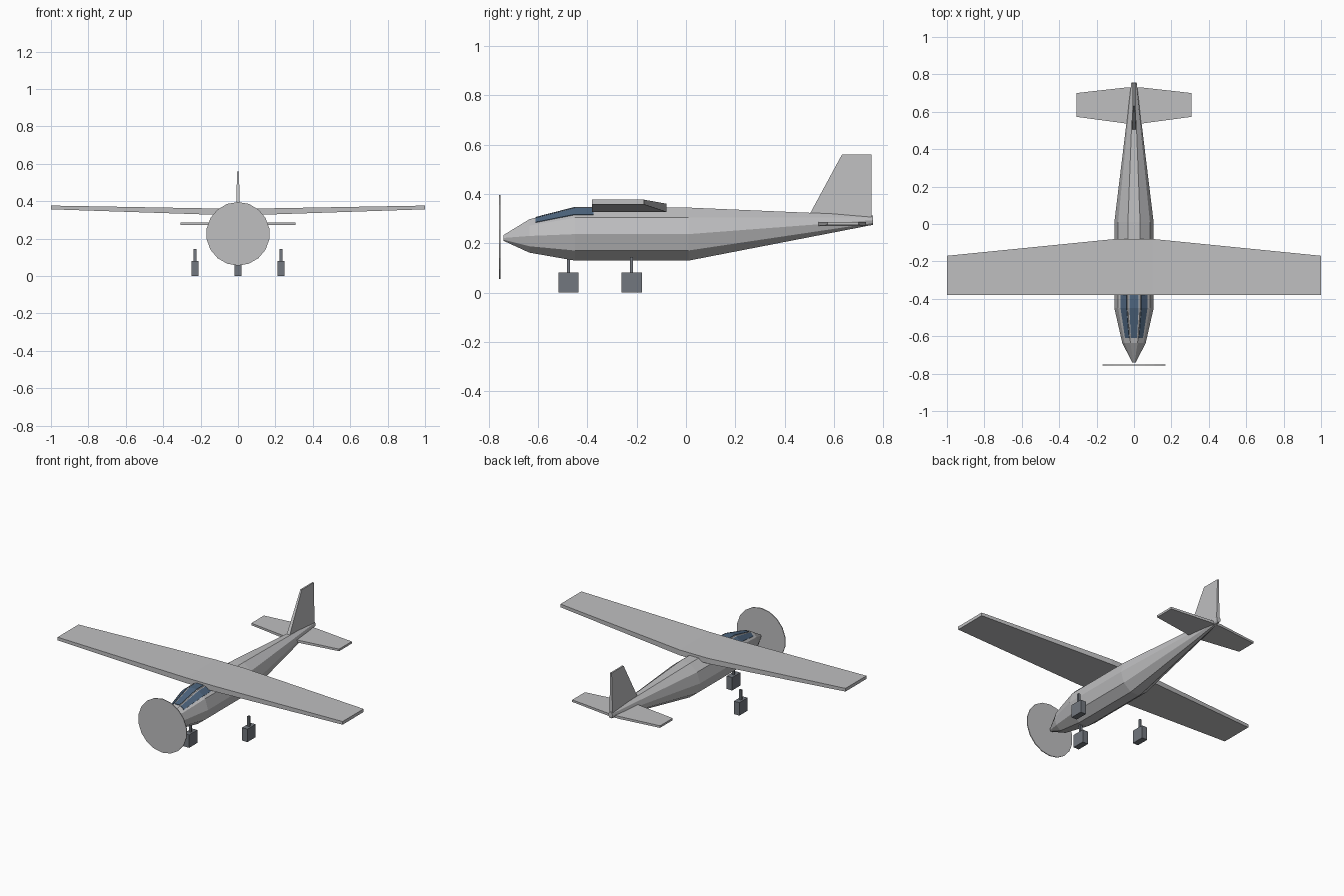
import bpy, bmesh, math
from mathutils import Vector

cube = bpy.data.objects.get("Cube")
if cube:
    bpy.data.objects.remove(cube, do_unlink=True)


def material(name, rgb):
    m = bpy.data.materials.new(name)
    m.use_nodes = True
    color = (*rgb, 1)
    m.diffuse_color = color
    bsdf = next(n for n in m.node_tree.nodes if n.type == 'BSDF_PRINCIPLED')
    bsdf.inputs["Base Color"].default_value = color
    return m


SILVER = material("silver grey", (0.52, 0.52, 0.53))
GLASS = material("blue glass", (0.075, 0.13, 0.21))
GEAR = material("dark grey", (0.17, 0.185, 0.21))


def loft(name, sections, mat):
    """Skin a closed body through sections with equal point counts."""
    bm = bmesh.new()
    rings = [[bm.verts.new(p) for p in s] for s in sections]
    n = len(rings[0])
    for a, b in zip(rings, rings[1:]):
        for i in range(n):
            j = (i + 1) % n
            bm.faces.new((a[i], a[j], b[j], b[i]))
    bm.faces.new(rings[0])
    bm.faces.new(rings[-1])
    bmesh.ops.recalc_face_normals(bm, faces=bm.faces)
    mesh = bpy.data.meshes.new(name)
    bm.to_mesh(mesh)
    bm.free()
    mesh.materials.append(mat)
    obj = bpy.data.objects.new(name, mesh)
    bpy.context.collection.objects.link(obj)
    return obj


def box(name, x, y, z0, z1, hx, hy, mat):
    corners = [(-1, -1), (1, -1), (1, 1), (-1, 1)]
    return loft(name, [[(x + i * hx, y + j * hy, z) for i, j in corners]
                       for z in (z0, z1)], mat)


# Fuselage stations: y, centre height, half width, half height
STATIONS = [(-0.74, 0.222, 0.010, 0.012),
            (-0.635, 0.230, 0.063, 0.071),
            (-0.45, 0.2375, 0.105, 0.113),
            (0.01, 0.2375, 0.105, 0.113),
            (0.757, 0.294, 0.014, 0.020)]
SIDES = 10


def ring(y):
    """Ten-sided cross-section with a flat top, interpolated at y."""
    for a, b in zip(STATIONS, STATIONS[1:]):
        if a[0] <= y <= b[0]:
            t = (y - a[0]) / (b[0] - a[0])
            _, c, w, h = [p + (q - p) * t for p, q in zip(a, b)]
            break
    angles = [2 * math.pi * (k - 0.5) / SIDES for k in range(SIDES)]
    return [Vector((w * math.sin(a), y, c + h * math.cos(a))) for a in angles]


loft("fuselage", [ring(s[0]) for s in STATIONS], SILVER)


# Cockpit panes: thin plates on the top facet and its two neighbours
def pane(name, k, t0, t1):
    sections = []
    for y in (-0.61, -0.45, -0.375):
        r = ring(y)
        p, q = r[k], r[(k + 1) % SIDES]
        edge = q - p
        out = Vector((-edge.z, 0, edge.x)).normalized()
        a, b = p.lerp(q, t0), p.lerp(q, t1)
        sections.append([a - out * 0.002, b - out * 0.002,
                         b + out * 0.003, a + out * 0.003])
    loft(name, sections, GLASS)


pane("windscreen_top", 0, 0.12, 0.88)
pane("windscreen_left", 1, 0.10, 0.72)
pane("windscreen_right", SIDES - 1, 0.28, 0.90)


# Wing and tailplane: spans of (half span, front y, back y, bottom z, top z)
def plane_surface(name, root, tip):
    sections = []
    for side, (x, y0, y1, z0, z1) in ((-1, tip), (-1, root), (1, root), (1, tip)):
        sections.append([(side * x, y0, z0), (side * x, y1, z0),
                         (side * x, y1, z1), (side * x, y0, z1)])
    loft(name, sections, SILVER)


plane_surface("wing", (0.10, -0.38, -0.08, 0.327, 0.361),
              (1.0, -0.38, -0.17, 0.357, 0.377))
plane_surface("tailplane", (0.04, 0.537, 0.73, 0.271, 0.287),
              (0.308, 0.573, 0.70, 0.274, 0.287))

# Tail fin, tapering upward
loft("tail_fin", [[(-w, y0, z), (w, y0, z), (w, y1, z), (-w, y1, z)]
                  for w, y0, y1, z in ((0.011, 0.494, 0.752, 0.305),
                                       (0.005, 0.632, 0.752, 0.56))], SILVER)

# Propeller disc
loft("propeller_disc",
     [[(0.17 * math.sin(2 * math.pi * i / 18), y,
        0.226 + 0.17 * math.cos(2 * math.pi * i / 18)) for i in range(18)]
      for y in (-0.757, -0.752)], SILVER)

# Landing gear: block wheels on slim struts
for label, x, y, top in (("nose", 0, -0.476, 0.15),
                         ("left", 0.23, -0.22, 0.145),
                         ("right", -0.23, -0.22, 0.145)):
    box(label + "_wheel", x, y, 0, 0.082, 0.019, 0.041, GEAR)
    box(label + "_strut", x, y, 0.08, top, 0.007, 0.006, GEAR)
